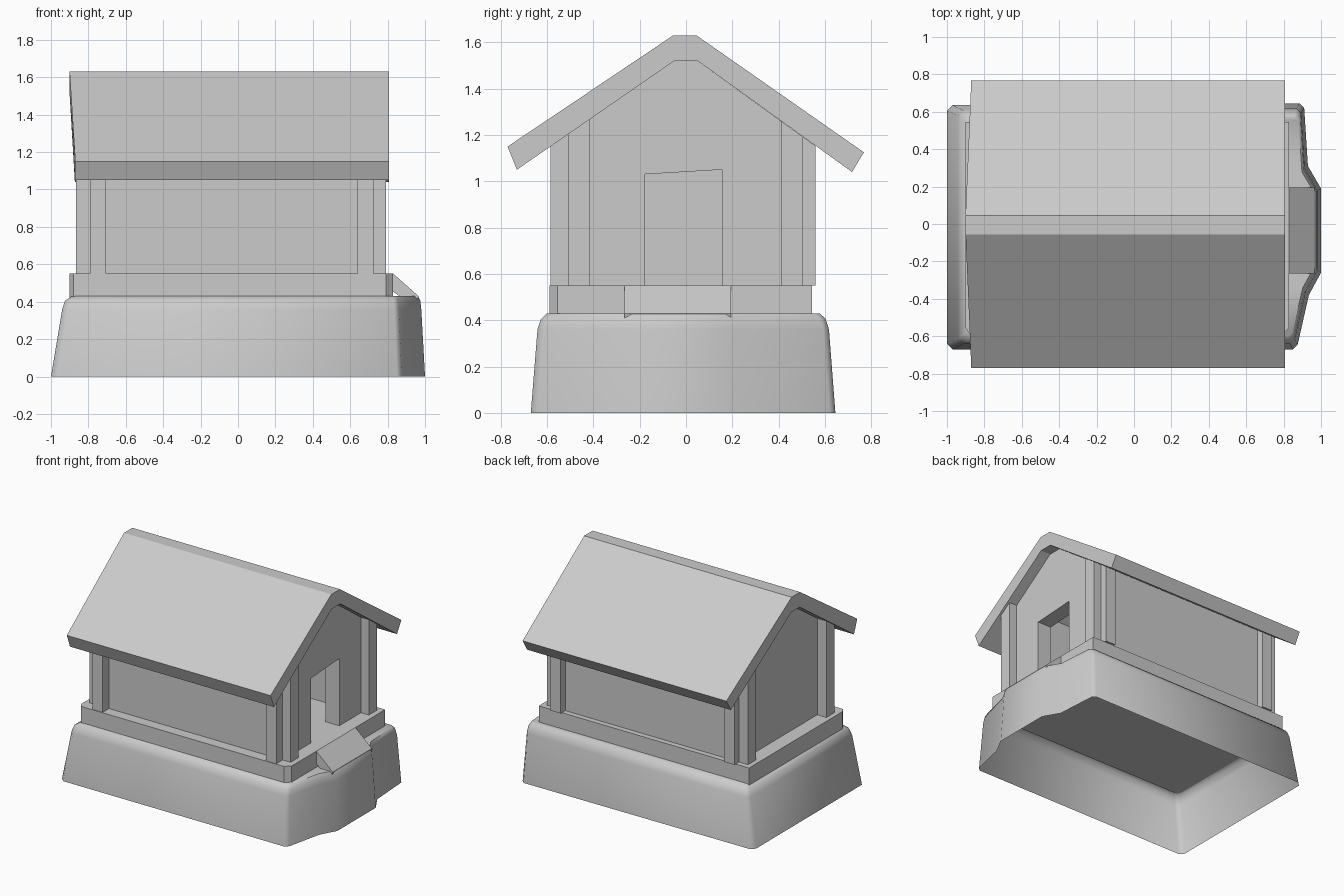
import bpy, bmesh, math

if "Cube" in bpy.data.objects:
    bpy.data.objects.remove(bpy.data.objects["Cube"])


def finish(name, bm):
    bmesh.ops.recalc_face_normals(bm, faces=bm.faces)
    me = bpy.data.meshes.new(name)
    bm.to_mesh(me)
    bm.free()
    ob = bpy.data.objects.new(name, me)
    bpy.context.collection.objects.link(ob)
    return ob


def prism(name, lo, hi, place):
    """Join two matching outlines into a closed solid; place(u, v, end) -> xyz."""
    bm = bmesh.new()
    a = [bm.verts.new(place(u, v, 0)) for u, v in lo]
    b = [bm.verts.new(place(u, v, 1)) for u, v in hi]
    n = len(a)
    for i in range(n):
        j = (i + 1) % n
        bm.faces.new((a[i], a[j], b[j], b[i]))
    bm.faces.new(a[::-1])
    bm.faces.new(b)
    return finish(name, bm)


def along_x(name, prof, x0, x1):
    return prism(name, prof, prof, lambda y, z, e: (x1 if e else x0, y, z))


def along_y(name, prof, y0, y1):
    return prism(name, prof, prof, lambda x, z, e: (x, y1 if e else y0, z))


def along_z(name, prof, z0, z1):
    return prism(name, prof, prof, lambda x, y, e: (x, y, z1 if e else z0))


FLOOR = 0.55


def under_roof(y):
    """Height of the roof underside at y."""
    if y < 0:
        return 1.52 - max(0, -y - 0.05) * 0.691
    return 1.52 - max(0, y - 0.05) * 0.722


def strip(y0, y1):
    """Upright strip in the gable plane, cut to the roof slope."""
    return [(y0, FLOOR), (y1, FLOOR), (y1, under_roof(y1)), (y0, under_roof(y0))]


# Foundation: smooth tapered shell, open underneath
outline = [(-1, -0.64), (-0.97, -0.67), (0.85, -0.67), (0.875, -0.645),
           (0.935, -0.38), (1, -0.26), (1, 0.19), (0.93, 0.31),
           (0.91, 0.62), (0.885, 0.645), (-0.97, 0.635), (-1, 0.605)]
bm = bmesh.new()
rings = []
for z, sx, sy in ((0, 1, 1), (0.36, 0.96, 0.957), (0.405, 0.95, 0.935), (0.43, 0.925, 0.895)):
    rings.append([bm.verts.new((0.5 + (x - 0.5) * sx, y * sy, z)) for x, y in outline])
for a, b in zip(rings, rings[1:]):
    for i in range(len(a)):
        j = (i + 1) % len(a)
        bm.faces.new((a[i], a[j], b[j], b[i]))
bm.faces.new(rings[-1])
foundation = finish("foundation", bm)
bpy.context.view_layer.objects.active = foundation
foundation.select_set(True)
bpy.ops.object.shade_smooth_by_angle(angle=math.radians(50))

# Plinth with clipped front corners
along_z("plinth", [(-0.88, -0.59), (0.79, -0.59), (0.83, -0.555),
                   (0.83, 0.545), (-0.9, 0.545), (-0.9, -0.555)], 0.42, FLOOR)

# Sloping doorstep slab
along_y("doorstep", [(0.82, 0.55), (0.83, 0.55), (0.965, 0.43),
                     (0.95, 0.37), (0.82, 0.46)], -0.265, 0.195)

# Side walls
along_x("front_wall", strip(-0.51, -0.41), -0.79, 0.725)
along_x("back_wall", strip(0.405, 0.505), -0.79, 0.725)

# Gable walls, the right one with a doorway
top = [(y, under_roof(y)) for y in (0.505, 0.05, -0.05, -0.51)]
along_x("left_gable", [(-0.51, FLOOR), (0.505, FLOOR)] + top, -0.79, -0.68)
door = [(-0.18, FLOOR), (-0.18, 1.03), (0.155, 1.05), (0.155, FLOOR)]
along_x("right_gable", [(-0.51, FLOOR)] + door + [(0.505, FLOOR)] + top, 0.61, 0.725)

# Posts in pairs at each corner
for side, gable, outer in (("front", (-0.51, -0.415), (-0.585, -0.51)),
                           ("back", (0.41, 0.505), (0.505, 0.56))):
    for end, gx, ox in (("left", (-0.865, -0.79), (-0.79, -0.705)),
                        ("right", (0.725, 0.79), (0.64, 0.725))):
        along_x(f"{side}_{end}_gable_post", strip(*gable), *gx)
        along_x(f"{side}_{end}_side_post", strip(*outer), *ox)

# Roof: bent slab whose left end rakes outward to the ridge
roof = [(-0.77, 1.15), (-0.055, 1.63), (0.045, 1.63), (0.768, 1.125),
        (0.717, 1.04), (0.05, 1.52), (-0.05, 1.52), (-0.73, 1.05)]
prism("roof", roof, roof,
      lambda y, z, e: (0.807 if e else -0.903 + 0.033 * min(1, abs(y) / 0.77), y, z))
